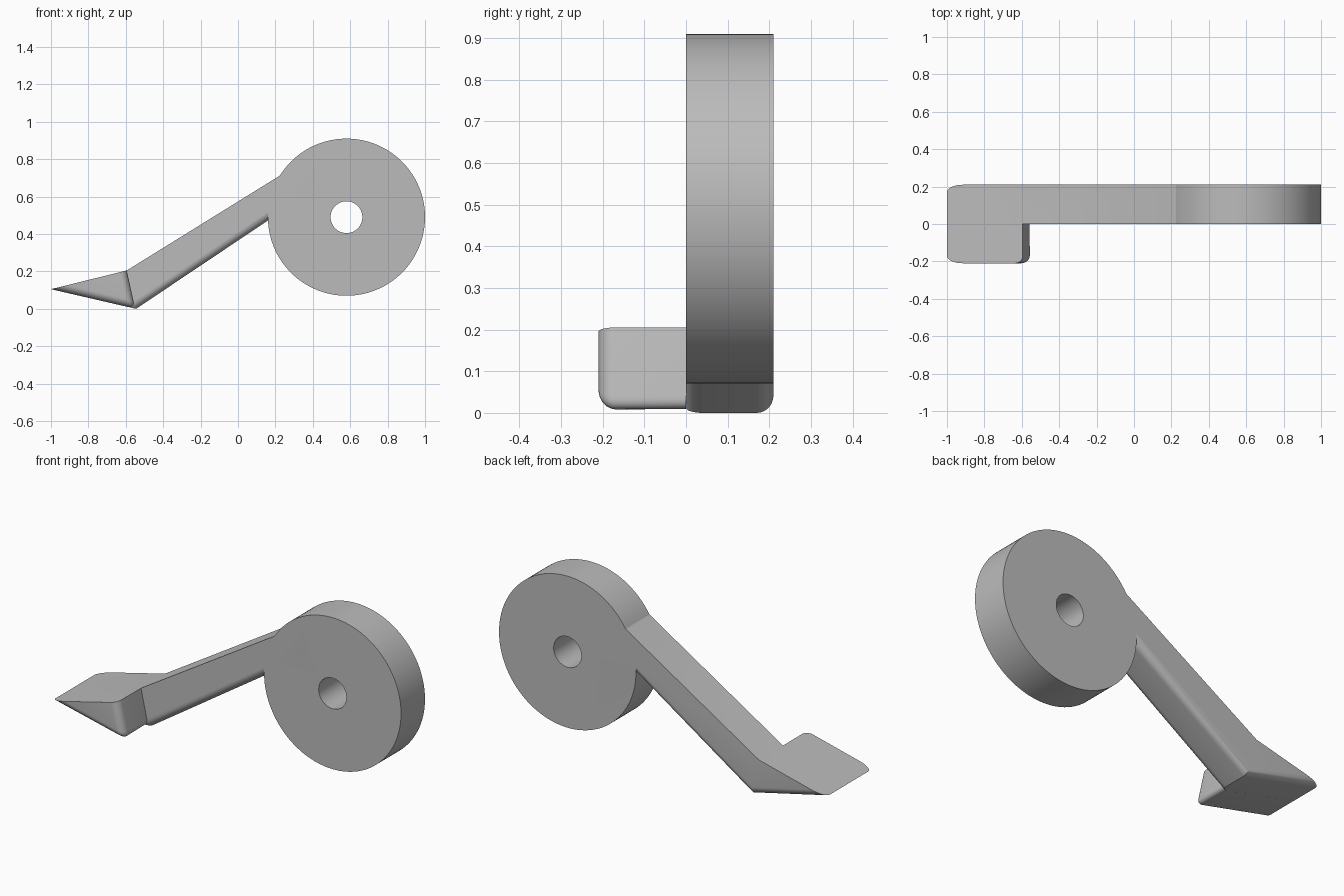
import bpy
import bmesh
import math
from mathutils import Matrix

cube = bpy.data.objects.get("Cube")
if cube:
    bpy.data.objects.remove(cube, do_unlink=True)

WIDTH = 0.21
FILLET = 0.04
HUB = (0.58, 0.49)

grey = bpy.data.materials.new("plain grey")
grey.use_nodes = True
grey.diffuse_color = (0.5, 0.5, 0.5, 1)
grey.node_tree.nodes["Principled BSDF"].inputs["Base Color"].default_value = grey.diffuse_color


def finish(bm, name):
    bmesh.ops.recalc_face_normals(bm, faces=bm.faces[:])
    mesh = bpy.data.meshes.new(name)
    bm.to_mesh(mesh)
    bm.free()
    mesh.materials.append(grey)
    obj = bpy.data.objects.new(name, mesh)
    bpy.context.collection.objects.link(obj)
    return obj


def prism(name, profile, y0, y1, rounded):
    """Extrude an x-z profile along y; round edges given as pairs of (side, corner)."""
    bm = bmesh.new()
    sides = [[bm.verts.new((x, y, z)) for x, z in profile] for y in (y0, y1)]
    n = len(profile)
    for side in sides:
        bm.faces.new(side)
    for i in range(n):
        j = (i + 1) % n
        bm.faces.new((sides[0][i], sides[0][j], sides[1][j], sides[1][i]))
    bmesh.ops.recalc_face_normals(bm, faces=bm.faces[:])
    edges = [bm.edges.get((sides[a][i], sides[b][j])) for (a, i), (b, j) in rounded]
    bmesh.ops.bevel(bm, geom=edges, offset=FILLET, offset_type='OFFSET',
                    segments=8, profile=0.5, affect='EDGES', clamp_overlap=False)
    return finish(bm, name)


def cylinder(name, radius, depth, sides):
    bm = bmesh.new()
    place = Matrix.Translation((HUB[0], WIDTH / 2, HUB[1])) @ Matrix.Rotation(math.pi / 2, 4, 'X')
    bmesh.ops.create_cone(bm, cap_ends=True, segments=sides, radius1=radius,
                          radius2=radius, depth=depth, matrix=place)
    return finish(bm, name)


def combine(target, other, operation):
    mod = target.modifiers.new(operation.lower(), 'BOOLEAN')
    mod.operation = operation
    mod.solver = 'EXACT'
    mod.object = other
    bpy.context.view_layer.objects.active = target
    bpy.ops.object.modifier_apply(modifier=mod.name)
    bpy.data.objects.remove(other, do_unlink=True)


# Arm with the back half of the pedal, rounded along its underside
arm = prism("arm", [(-1, 0.105), (-0.595, 0.205), (0.22, 0.71), (0.4, 0.82),
                    (0.4, 0.633), (-0.545, 0)], 0, WIDTH,
            [((1, 0), (1, 5)), ((1, 5), (1, 4)), ((0, 5), (0, 4))])

# Front half of the pedal, rounded below and at its inner corner
pedal = prism("pedal", [(-1, 0.105), (-0.595, 0.205), (-0.55, 0.001)], -WIDTH, 0,
              [((0, 0), (0, 2)), ((0, 1), (0, 2)), ((0, 2), (1, 2))])

# Round hub with a through hole
lever = cylinder("pedal_lever", 0.42, WIDTH, 128)
combine(lever, arm, 'UNION')
combine(lever, pedal, 'UNION')
combine(lever, cylinder("hub_hole", 0.085, 2 * WIDTH, 64), 'DIFFERENCE')

bpy.ops.object.select_all(action='DESELECT')
lever.select_set(True)
bpy.context.view_layer.objects.active = lever
bpy.ops.object.shade_smooth_by_angle(angle=math.radians(25))
